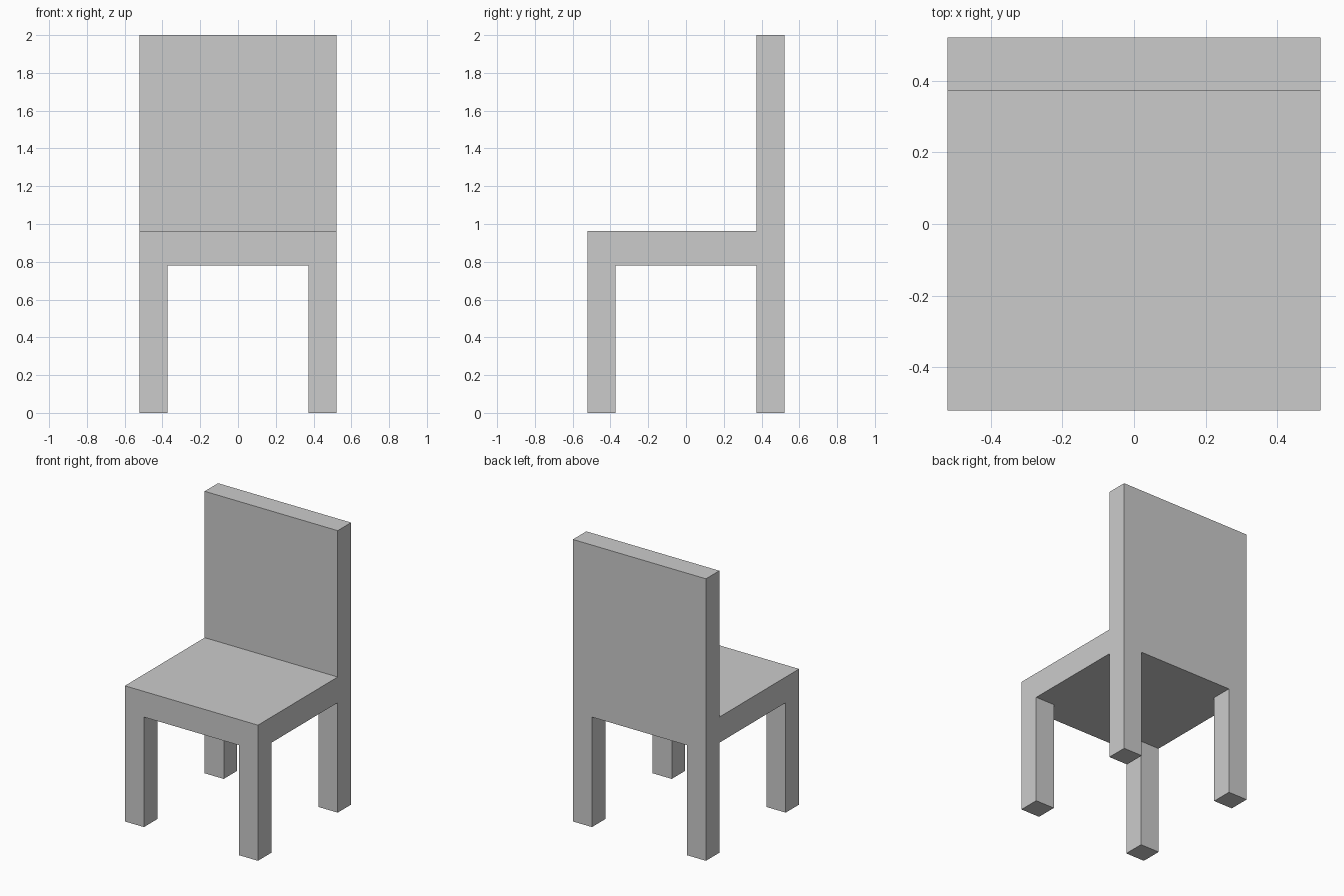
import bpy
import bmesh
from mathutils import Vector

if "Cube" in bpy.data.objects:
    bpy.data.objects.remove(bpy.data.objects["Cube"])

HALF = 0.522       # half width and depth
INNER = 0.372      # inner side of legs and backrest
SEAT_LOW, SEAT_TOP, TOP = 0.78, 0.962, 2.0


def extrude_to(bm, faces, z):
    """Extrude faces vertically until they reach height z."""
    result = bmesh.ops.extrude_face_region(bm, geom=faces)
    for item in result["geom"]:
        if isinstance(item, bmesh.types.BMVert):
            item.co.z = z


bm = bmesh.new()

# Seat slab, cut into a 3 x 3 layout
bmesh.ops.create_cube(bm, size=1)
for v in bm.verts:
    v.co = Vector((v.co.x * 2 * HALF, v.co.y * 2 * HALF,
                   SEAT_TOP if v.co.z > 0 else SEAT_LOW))
for axis in (Vector((1, 0, 0)), Vector((0, 1, 0))):
    for side in (-1, 1):
        bmesh.ops.bisect_plane(bm, geom=bm.verts[:] + bm.edges[:] + bm.faces[:],
                               plane_co=axis * side * INNER, plane_no=axis)
bm.normal_update()

# Legs: pull the four corner cells down to the floor
corners = [f for f in bm.faces if f.normal.z < -0.9
           and min(abs(c) for c in f.calc_center_median().xy) > INNER]
extrude_to(bm, corners, 0)

# Backrest: pull the rear row of cells up
bm.normal_update()
rear = [f for f in bm.faces if f.normal.z > 0.9
        and f.calc_center_median().y > INNER]
extrude_to(bm, rear, TOP)

bmesh.ops.recalc_face_normals(bm, faces=bm.faces)
mesh = bpy.data.meshes.new("chair")
bm.to_mesh(mesh)
bm.free()
bpy.context.collection.objects.link(bpy.data.objects.new("chair", mesh))
